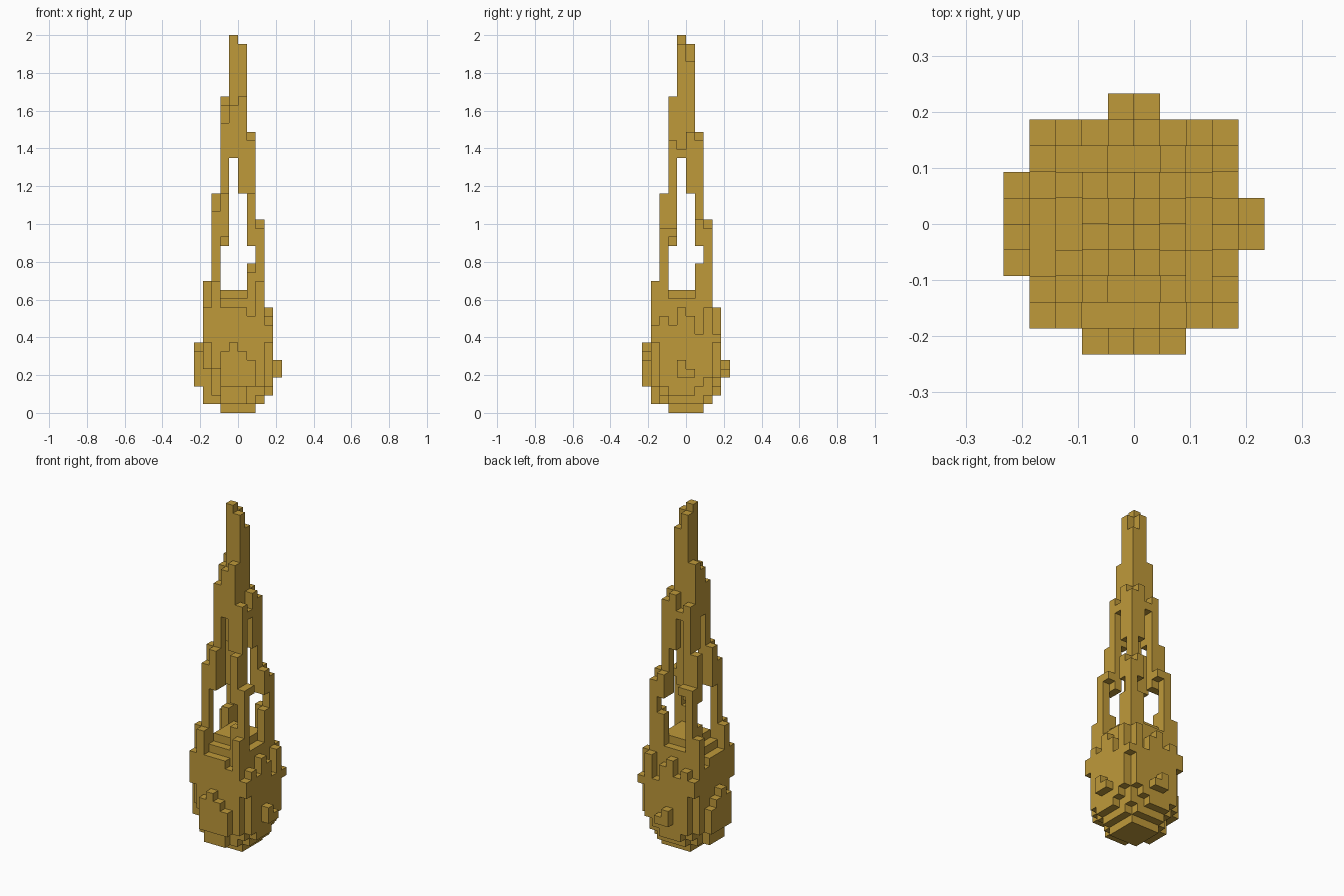
import bpy, bmesh
from mathutils import Vector

cube = bpy.data.objects.get("Cube")
if cube:
    bpy.data.objects.remove(cube)

U = 2 / 43  # edge of one block

gold = bpy.data.materials.new("old gold")
gold.use_nodes = True
gold.diffuse_color = (0.52, 0.32, 0.042, 1)
bsdf = next(n for n in gold.node_tree.nodes if n.type == 'BSDF_PRINCIPLED')
bsdf.inputs["Base Color"].default_value = gold.diffuse_color
bsdf.inputs["Roughness"].default_value = 0.8


def column(cells, x, y, bottom, top):
    """Stack of blocks, mirrored across the x = y diagonal."""
    for z in range(bottom, top):
        cells.add((x, y, z))
        cells.add((y, x, z))


def wall(cells, y, start, bottoms, tops):
    """Row of columns along x at one depth."""
    for i, (bottom, top) in enumerate(zip(bottoms, tops)):
        column(cells, start + i, y, bottom, top)


def build(name, cells):
    """Skin the outside of a set of blocks."""
    bm = bmesh.new()
    verts = {}
    for c in sorted(cells):
        for axis in range(3):
            for side in (0, 1):
                n = list(c)
                n[axis] += 2 * side - 1
                if tuple(n) in cells:
                    continue
                a, b = (axis + 1) % 3, (axis + 2) % 3
                ring = []
                for da, db in ((0, 0), (1, 0), (1, 1), (0, 1)):
                    p = list(c)
                    p[axis] += side
                    p[a] += da
                    p[b] += db
                    p = tuple(p)
                    if p not in verts:
                        verts[p] = bm.verts.new(Vector(p) * U)
                    ring.append(verts[p])
                bm.faces.new(ring if side else ring[::-1])
    mesh = bpy.data.meshes.new(name)
    bm.to_mesh(mesh)
    bm.free()
    mesh.materials.append(gold)
    bpy.context.collection.objects.link(bpy.data.objects.new(name, mesh))


tower = set()

# solid heart of the bulb
for x in range(-2, 2):
    wall(tower, x, -2, [0] * 4, [14] * 4)

# outer bulb skin
wall(tower, -4, -4, [8, 5, 1, 1, 1, 3, 3, 8], [12, 15, 12, 12, 12, 11, 15, 10])
wall(tower, 3, -4, [8, 3, 2, 2, 2, 3, 4, 8], [10, 11, 10, 12, 11, 9, 12, 9])

# inner bulb skin, rising into four corner ribs
wall(tower, -3, -3, [2, 1, 1, 1, 1, 2], [23, 13, 13, 13, 16, 21])
wall(tower, 2, -3, [2, 1, 1, 1, 1, 2], [21, 13, 13, 13, 17, 21])

# rib blocks above the windows
for x, y, bottom, top in ((-2, -3, 20, 25), (1, -3, 19, 25),
                          (-2, 2, 20, 21), (1, 2, 19, 22)):
    column(tower, x, y, bottom, top)

# upper ribs closing over the window slits
wall(tower, -2, -2, [20, 29, 25, 19], [33, 35, 36, 31])
wall(tower, 1, -2, [19, 29, 25, 19], [31, 30, 32, 31])

# spire tip
wall(tower, -1, -1, [29, 29], [43, 42])
wall(tower, 0, -1, [29, 29], [42, 40])
build("tower", tower)

# raised patches on the bulb sides
patches = set()
wall(patches, -5, -2, [3] * 4, [7, 8, 7, 6])
wall(patches, 4, -1, [4] * 2, [6, 5])
build("raised_patches", patches)
